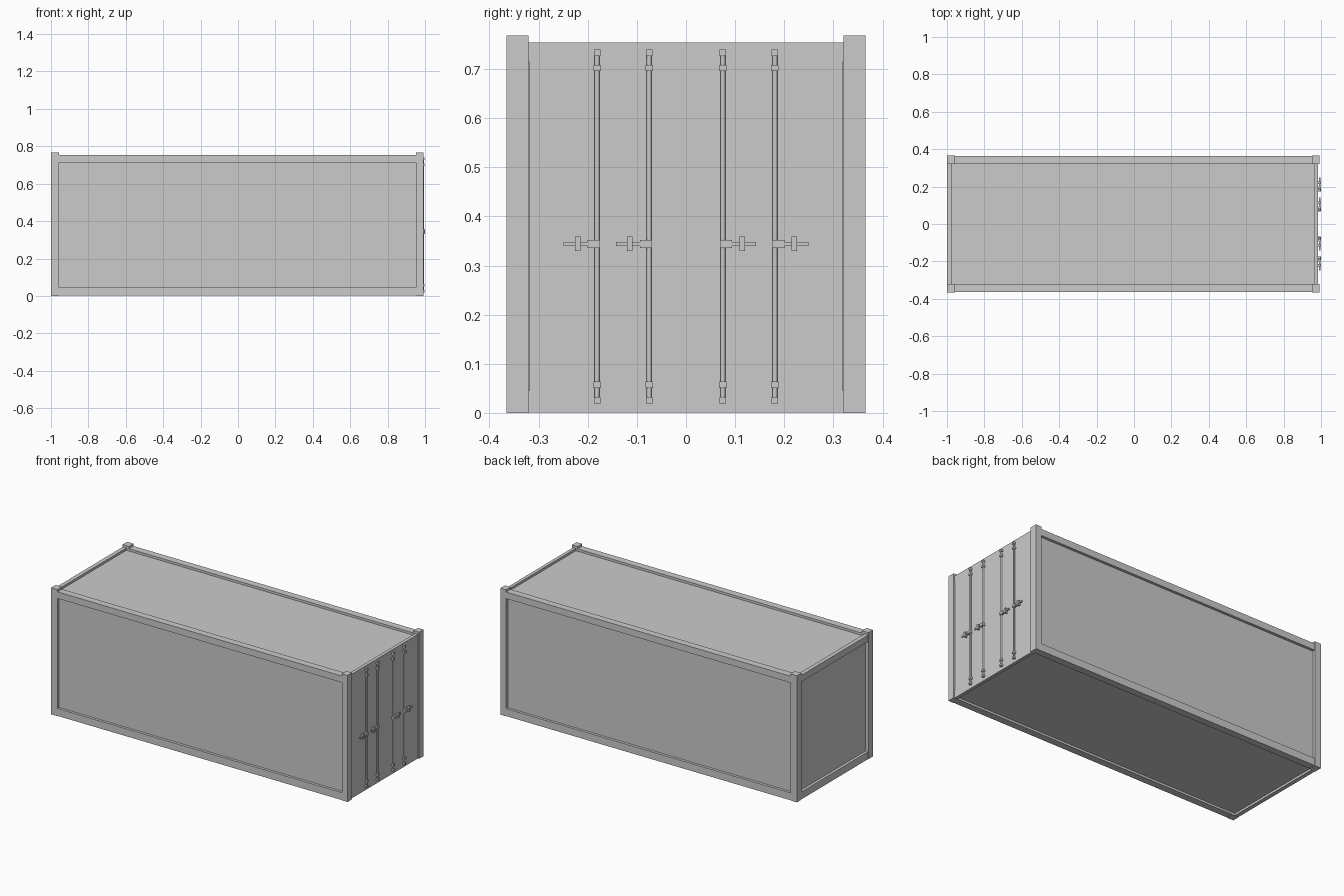
import bpy, math

if "Cube" in bpy.data.objects:
    bpy.data.objects.remove(bpy.data.objects["Cube"])


def box(name, x, y, z):
    """Axis-aligned box from (min, max) ranges."""
    bpy.ops.mesh.primitive_cube_add(size=1, location=[(a + b) / 2 for a, b in (x, y, z)])
    o = bpy.context.object
    o.name = name
    o.scale = [b - a for a, b in (x, y, z)]
    bpy.ops.object.transform_apply(location=False, rotation=False, scale=True)
    return o


def span(s, a, b):
    """Range mirrored to the side s."""
    return tuple(sorted((s * a, s * b)))


def rod(name, loc, r, length):
    bpy.ops.mesh.primitive_cylinder_add(vertices=12, radius=r, depth=length, location=loc)
    o = bpy.context.object
    o.name = name
    bpy.ops.object.shade_smooth_by_angle(angle=math.radians(35))
    return o


X0, X1, W, TOP, ROOF = -1.0, 0.991, 0.365, 0.768, 0.754
REC = 0.017  # panel recess
DOOR = 0.984  # door face

for s, side in ((-1, "front"), (1, "back")):
    # corner posts
    box(side + "_left_post", (X0, X0 + 0.043), span(s, 0.321, W), (0, TOP))
    box(side + "_right_post", (X1 - 0.038, X1), span(s, 0.321, W), (0, TOP))
    # long rails
    box(side + "_bottom_rail", (X0 + 0.03, X1 - 0.03), span(s, 0.321, W - 0.001), (0.001, 0.046))
    box(side + "_top_rail", (X0 + 0.03, X1 - 0.03), span(s, 0.321, W - 0.001), (0.714, ROOF))
    # side panels
    box(side + "_side_panel", (X0 + 0.02, X1 - 0.02), span(s, W - REC - 0.012, W - REC), (0.02, 0.74))

# end rails
for z, level in (((0.001, 0.046), "bottom"), ((0.714, ROOF), "top")):
    box("blind_end_%s_rail" % level, (X0 + 0.001, X0 + 0.026), (-0.322, 0.322), z)
    box("door_end_%s_rail" % level, (0.964, DOOR), (-0.322, 0.322), z)

# roof, floor and blind end panels
box("roof_panel", (X0 + 0.02, 0.97), (-0.33, 0.33), (0.73, ROOF - 0.014))
box("floor_panel", (X0 + 0.02, 0.97), (-0.33, 0.33), (0.014, 0.03))
box("blind_end_panel", (X0 + 0.018, X0 + 0.03), (-0.33, 0.33), (0.02, 0.735))

# two door leaves
for s, side in ((-1, "front"), (1, "back")):
    box(side + "_door", (0.968, DOOR), span(s, 0, 0.319), (0.04, 0.72))
    for y, place in ((0.075, "inner"), (0.181, "outer")):
        n = "%s_%s" % (side, place)
        # lock bar with keepers and guides
        rod(n + "_lock_bar", (0.990, s * y, 0.38), 0.005, 0.716)
        for i, z in enumerate((0.026, 0.057, 0.702, 0.733)):
            wide = 0.0065 if i in (0, 3) else 0.0075
            box("%s_bar_bracket_%d" % (n, i), (0.98, 0.998),
                span(s, y - wide, y + wide), (z - 0.0065, z + 0.0065))
        # handle hub, lever and catch
        box(n + "_handle_hub", (0.983, 0.999), span(s, y - 0.006, y + 0.019), (0.336, 0.352))
        box(n + "_handle", (0.989, 0.996), span(s, y + 0.015, y + 0.068), (0.340, 0.348))
        box(n + "_handle_catch", (0.983, 1.0), span(s, y + 0.034, y + 0.045), (0.330, 0.359))
